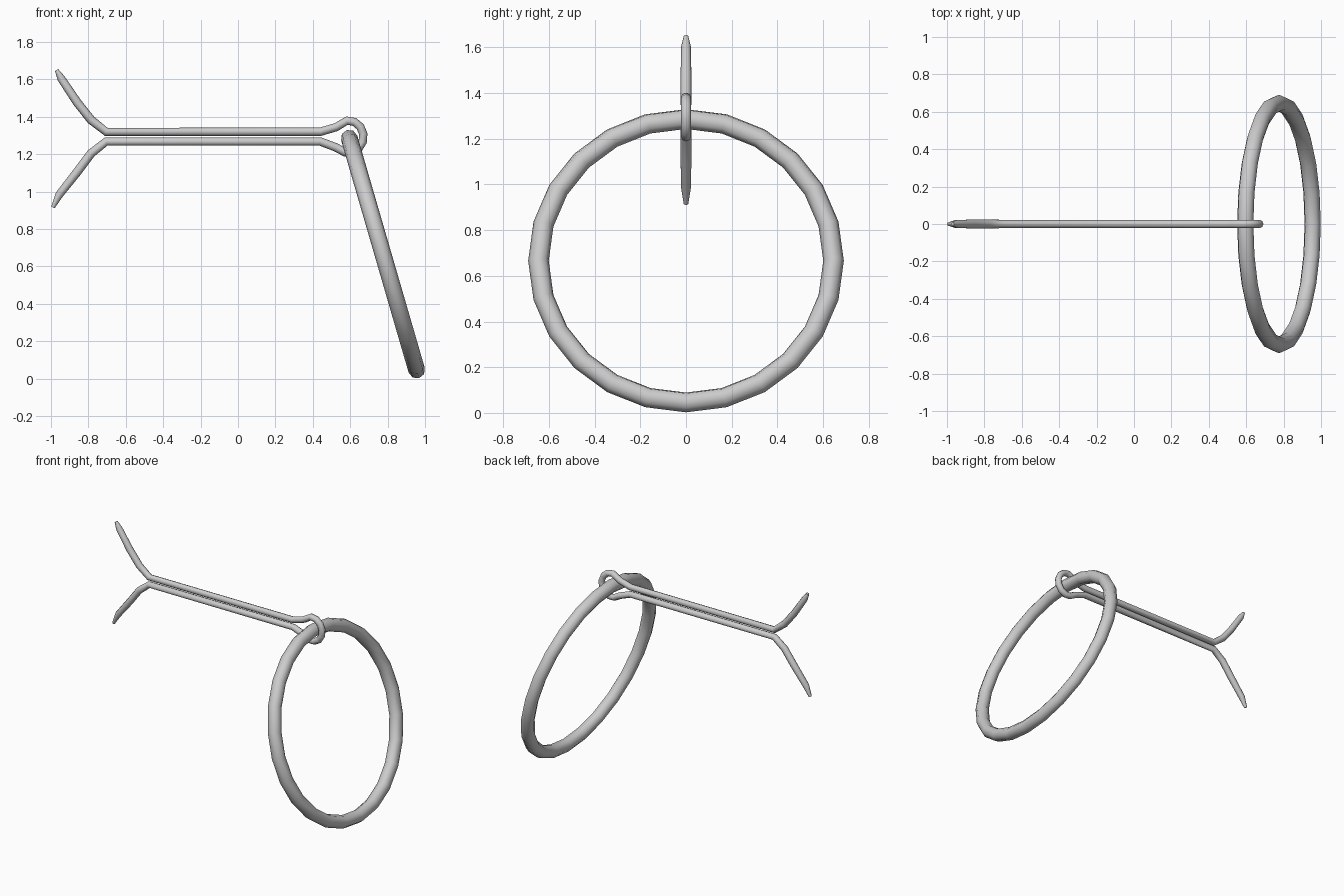
import bpy, math

if "Cube" in bpy.data.objects:
    bpy.data.objects.remove(bpy.data.objects["Cube"])

# Tilted pull ring
bpy.ops.mesh.primitive_torus_add(
    major_segments=24, minor_segments=8, major_radius=0.646, minor_radius=0.045,
    location=(0.775, 0, 0.666), rotation=(0, math.radians(73.8), 0))
ring = bpy.context.object
ring.name = "pull_ring"
bpy.ops.object.shade_smooth()

# Split pin: one bent wire with (x, z, radius scale) points
upper_leg = [(-0.97, 1.65, 0.45), (-0.945, 1.605, 0.95), (-0.86, 1.477, 1.05),
             (-0.785, 1.383, 1.05), (-0.705, 1.32, 1), (0.44, 1.32, 1),
             (0.525, 1.345, 1)]
lower_leg = [(0.525, 1.236, 1), (0.44, 1.268, 1), (-0.705, 1.268, 1),
             (-0.785, 1.205, 1.05), (-0.86, 1.105, 1.05), (-0.955, 0.985, 0.95),
             (-0.99, 0.915, 0.45)]
# Eye of the pin wrapping round the ring
eye = []
for i in range(8):
    a = math.radians(95 - i * 28.5)
    eye.append((0.59 + 0.081 * math.cos(a), 1.294 + 0.086 * math.sin(a), 1))
path = upper_leg + eye + lower_leg

curve = bpy.data.curves.new("split_pin", 'CURVE')
curve.dimensions = '3D'
curve.bevel_depth = 0.0225
curve.bevel_resolution = 2
curve.use_fill_caps = True
spline = curve.splines.new('POLY')
spline.points.add(len(path) - 1)
for p, (x, z, r) in zip(spline.points, path):
    p.co = (x, 0, z, 1)
    p.radius = r
pin = bpy.data.objects.new("split_pin", curve)
bpy.context.collection.objects.link(pin)

# Turn the wire into a mesh with smooth sides and sharp end caps
bpy.ops.object.select_all(action='DESELECT')
pin.select_set(True)
bpy.context.view_layer.objects.active = pin
bpy.ops.object.convert(target='MESH')
bpy.ops.object.shade_smooth_by_angle(angle=math.radians(50))
